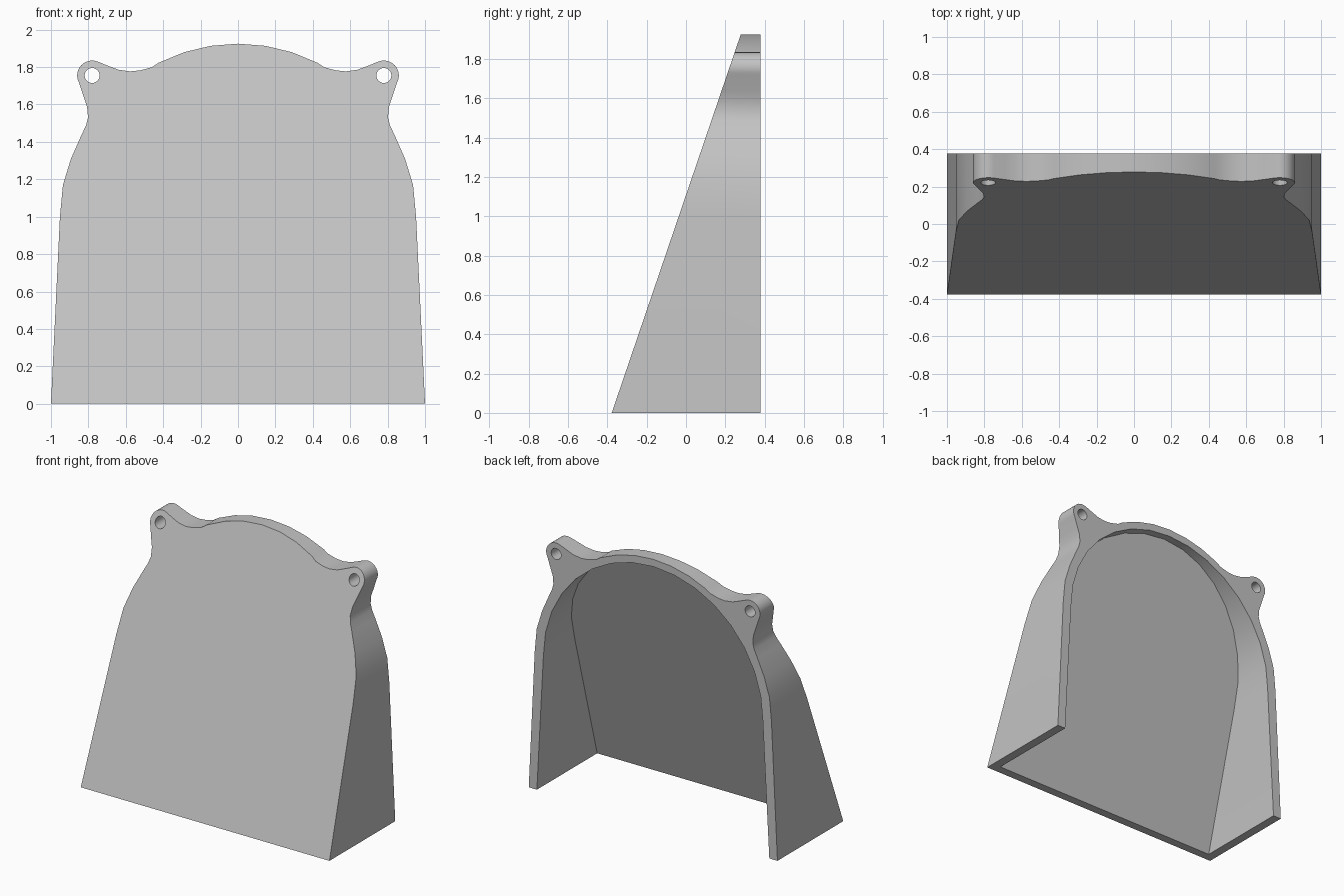
import bpy, bmesh, math

if "Cube" in bpy.data.objects:
    bpy.data.objects.remove(bpy.data.objects["Cube"], do_unlink=True)

BACK, WALL = 0.378, 0.063
ARCH_Z, ARCH_R = 0.99, 0.935
EAR_X, EAR_Z, EAR_R, HOLE_R = 0.78, 1.755, 0.08, 0.04

grey = bpy.data.materials.new("plain grey")
grey.use_nodes = True
colour = (0.55, 0.55, 0.55, 1)
grey.diffuse_color = colour
grey.node_tree.nodes["Principled BSDF"].inputs["Base Color"].default_value = colour


def slant(z):
    """Depth of the sloping front plane at height z."""
    return -BACK + 0.341 * z


def arc(cx, cz, r, start, end, steps):
    angles = [math.radians(start + (end - start) * i / steps) for i in range(steps + 1)]
    return [(cx + r * math.cos(a), cz + r * math.sin(a)) for a in angles]


def mirrored(half):
    """Complete an outline given from the bottom right to the top centre."""
    return half + [(-x, z) for x, z in reversed(half) if x > 1e-4]


def prism(name, outline, front, back):
    """Extrude an x-z outline between a sloping front and a flat back."""
    bm = bmesh.new()
    a = [bm.verts.new((x, front(z), z)) for x, z in outline]
    b = [bm.verts.new((x, back, z)) for x, z in outline]
    bm.faces.new(a)
    bm.faces.new(b[::-1])
    for i in range(len(a)):
        j = (i + 1) % len(a)
        bm.faces.new((a[j], a[i], b[i], b[j]))
    bmesh.ops.recalc_face_normals(bm, faces=bm.faces)
    mesh = bpy.data.meshes.new(name)
    bm.to_mesh(mesh)
    bm.free()
    mesh.materials.append(grey)
    ob = bpy.data.objects.new(name, mesh)
    bpy.context.collection.objects.link(ob)
    return ob


# Outer shell: tapered sides, waisted neck, screw ears and arched crown
half = [(1, 0), (0.952, 1.0), (0.936, 1.17), (0.893, 1.31), (0.84, 1.43),
        (0.813, 1.487), (0.802, 1.53), (0.807, 1.588), (0.825, 1.64)]
half += arc(EAR_X, EAR_Z, EAR_R, -28, 112, 12)
half += [(0.69, 1.805), (0.64, 1.786), (0.577, 1.777), (0.525, 1.782), (0.46, 1.799)]
half += arc(0, ARCH_Z, ARCH_R, 63, 90, 3)
cover = prism("cover_shell", mirrored(half), slant, BACK)

# Cavity open to the back and the bottom
half = [(1.003 - WALL, -0.1)] + arc(0, ARCH_Z, ARCH_R - WALL + 0.01, 0, 90, 8)
cutters = [prism("cavity_cutter", mirrored(half), lambda z: slant(z) + WALL, 0.6)]

# Screw holes through both ears
for side, label in ((1, "left"), (-1, "right")):
    ring = arc(side * EAR_X, EAR_Z, HOLE_R, 0, 360, 24)[:-1]
    cutters.append(prism(label + "_hole_cutter", ring, lambda z: -0.2, 0.6))

bpy.context.view_layer.objects.active = cover
cover.select_set(True)
for cutter in cutters:
    cutter.hide_render = True
    mod = cover.modifiers.new(cutter.name, "BOOLEAN")
    mod.operation = "DIFFERENCE"
    mod.solver = "EXACT"
    mod.object = cutter
    bpy.ops.object.modifier_apply(modifier=mod.name)
    bpy.data.objects.remove(cutter, do_unlink=True)

bpy.ops.object.select_all(action="DESELECT")
cover.select_set(True)
bpy.ops.object.shade_smooth_by_angle(angle=math.radians(30))
